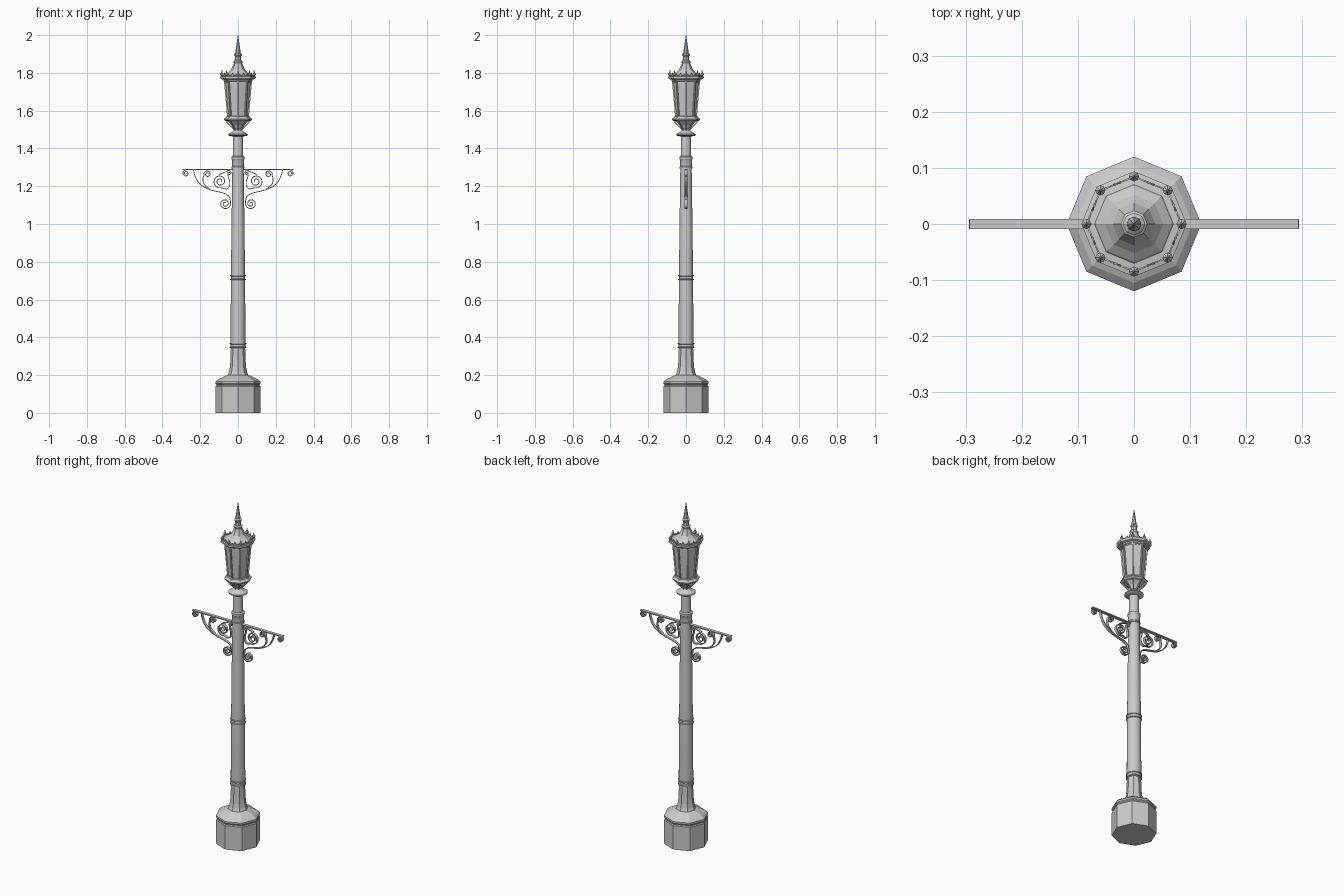
import bpy, bmesh, math
from mathutils import Vector

if "Cube" in bpy.data.objects:
    bpy.data.objects.remove(bpy.data.objects["Cube"])


def finish(name, bm, smooth=False):
    bmesh.ops.recalc_face_normals(bm, faces=bm.faces)
    me = bpy.data.meshes.new(name)
    bm.to_mesh(me)
    bm.free()
    ob = bpy.data.objects.new(name, me)
    bpy.context.collection.objects.link(ob)
    if smooth:
        bpy.ops.object.select_all(action='DESELECT')
        ob.select_set(True)
        bpy.context.view_layer.objects.active = ob
        bpy.ops.object.shade_smooth_by_angle(angle=math.radians(35))
    return ob


def add_lathe(bm, profile, n, centre=(0, 0)):
    """Closed turned solid from (radius, z) pairs, corners on the axes."""
    rings = [[bm.verts.new((centre[0] + r * math.cos(math.tau * i / n),
                            centre[1] + r * math.sin(math.tau * i / n), z))
              for i in range(n)] for r, z in profile]
    for a, b in zip(rings, rings[1:]):
        for i in range(n):
            j = (i + 1) % n
            bm.faces.new((a[i], a[j], b[j], b[i]))
    bm.faces.new(rings[0][::-1])
    bm.faces.new(rings[-1])


def lathe(name, profile, n=8, smooth=False):
    bm = bmesh.new()
    add_lathe(bm, profile, n)
    return finish(name, bm, smooth)


def polar(r, a, z):
    return Vector((r * math.cos(a), r * math.sin(a), z))


def add_bar(bm, p, q, w):
    """Square bar running between two points."""
    d = (q - p).normalized()
    side = Vector((-p.y, p.x, 0)).normalized() * w
    out = d.cross(side).normalized() * w
    ends = [[bm.verts.new(c + side * s + out * t)
             for s, t in ((-1, -1), (1, -1), (1, 1), (-1, 1))] for c in (p, q)]
    for i in range(4):
        j = (i + 1) % 4
        bm.faces.new((ends[0][i], ends[0][j], ends[1][j], ends[1][i]))
    for e in ends:
        bm.faces.new(e)


# Octagonal pedestal and flared foot
lathe("pedestal", [(.119, 0), (.119, .14), (.115, .145), (.115, .15), (.12, .155),
                   (.12, .165), (.112, .172), (.105, .178), (.062, .198), (.055, .2)])
lathe("foot", [(.056, .195), (.048, .215), (.043, .24), (.04, .28), (.038, .35)])

# Tapering round shaft
lathe("lower_shaft", [(.038, .34), (.039, .37), (.038, .71)], 24, True)
lathe("upper_shaft", [(.037, .71), (.035, .95), (.03, 1.3), (.028, 1.35), (.026, 1.475)], 24, True)

# Moulded bands on the shaft
for name, z, h, r in (("lower_band", .343, .028, .04), ("middle_band", .703, .028, .038)):
    lathe(name, [(r, z), (r + .004, z + .002), (r + .004, z + .006), (r, z + .009),
                 (r, z + h - .009), (r + .004, z + h - .006), (r + .004, z + h - .002),
                 (r, z + h)], 24, True)
lathe("upper_band", [(.029, 1.292), (.034, 1.295), (.034, 1.302), (.031, 1.306),
                     (.032, 1.34), (.035, 1.344), (.035, 1.355), (.028, 1.36)], 24, True)

# Collar under the lantern
lathe("collar", [(.026, 1.463), (.047, 1.467), (.052, 1.471), (.051, 1.476), (.036, 1.485),
                 (.024, 1.49), (.018, 1.498), (.018, 1.508)], 32, True)

# Lantern cradle, glazed body and cornice
lathe("cradle", [(.016, 1.5), (.022, 1.508), (.032, 1.525), (.05, 1.542), (.066, 1.545),
                 (.074, 1.551), (.074, 1.557), (.066, 1.562), (.062, 1.57), (.05, 1.572)])
lathe("lantern_glass", [(.051, 1.568), (.068, 1.762)])
lathe("cornice", [(.066, 1.752), (.075, 1.757), (.078, 1.764), (.09, 1.768),
                  (.094, 1.774), (.094, 1.781), (.086, 1.783), (.07, 1.785)])

# Concave roof and spire
lathe("roof", [(.074, 1.78), (.068, 1.788), (.052, 1.8), (.038, 1.816), (.028, 1.836),
               (.022, 1.852), (.024, 1.857), (.024, 1.863), (.017, 1.868)])
lathe("spire", [(.017, 1.865), (.016, 1.888), (.02, 1.893), (.02, 1.9), (.013, 1.906),
                (.013, 1.915), (.009, 1.945), (.001, 2.0)])

# Lantern frame, cradle ribs, finials and crest plates around the octagon
frame, ribs, finials, crest = (bmesh.new() for _ in range(4))
for i in range(8):
    a, b = math.tau * i / 8, math.tau * (i + 1) / 8
    add_bar(frame, polar(.054, a, 1.565), polar(.071, a, 1.762), .0035)
    for r, z in ((.053, 1.573), (.069, 1.752)):
        add_bar(frame, polar(r, a, z), polar(r, b, z), .003)
    add_bar(ribs, polar(.02, a, 1.498), polar(.062, a, 1.543), .003)
    c = polar(.085, a, 0)
    add_lathe(finials, [(.006, 1.778), (.004, 1.785), (.009, 1.79), (.009, 1.795),
                        (.004, 1.801), (.001, 1.815)], 8, (c.x, c.y))
    # Toothed plate between neighbouring finials
    p, q = polar(.086, a, 0), polar(.086, b, 0)
    inward = -(p + q).normalized() * .003
    outline = [(.12, 1.778), (.88, 1.778), (.88, 1.786), (.7, 1.79), (.6, 1.787),
               (.5, 1.801), (.4, 1.787), (.3, 1.79), (.12, 1.786)]
    front = [crest.verts.new(p.lerp(q, t) + Vector((0, 0, z))) for t, z in outline]
    back = [crest.verts.new(v.co + inward) for v in front]
    crest.faces.new(front)
    crest.faces.new(back[::-1])
    for k in range(len(front)):
        m = (k + 1) % len(front)
        crest.faces.new((front[k], front[m], back[m], back[k]))
finish("lantern_frame", frame)
finish("cradle_ribs", ribs)
finish("roof_finials", finials, True)
finish("roof_crest", crest)


# Scrollwork: flat iron ribbons in the x-z plane
def smooth_path(pts, steps=6):
    p = [Vector(v) for v in pts]
    p = [2 * p[0] - p[1]] + p + [2 * p[-1] - p[-2]]
    out = []
    for a, b, c, d in zip(p, p[1:], p[2:], p[3:]):
        for k in range(steps):
            t = k / steps
            out.append(.5 * (2 * b + (c - a) * t + (2 * a - 5 * b + 4 * c - d) * t * t
                             + (3 * b - a - 3 * c + d) * t ** 3))
    return out + [p[-2]]


def spiral(cx, cz, r, start, turns):
    """Points curling inward; negative turns run clockwise."""
    n = int(abs(turns) * 12)
    return [(cx + r * (1 - .8 * k / n) * math.cos(math.radians(start) + math.tau * turns * k / n),
             cz + r * (1 - .8 * k / n) * math.sin(math.radians(start) + math.tau * turns * k / n))
            for k in range(n + 1)]


def add_ribbon(bm, path, thick=.0022, half=.008):
    rows = []
    for i, p in enumerate(path):
        t = (path[min(i + 1, len(path) - 1)] - path[max(i - 1, 0)]).normalized()
        n = Vector((-t.y, t.x)) * thick
        rows.append([bm.verts.new((p.x + n.x * s, y, p.y + n.y * s))
                     for s, y in ((-1, -half), (1, -half), (1, half), (-1, half))])
    for a, b in zip(rows, rows[1:]):
        for i in range(4):
            j = (i + 1) % 4
            bm.faces.new((a[i], a[j], b[j], b[i]))
    bm.faces.new(rows[0])
    bm.faces.new(rows[-1])


scrolls = {
    "end_scroll": [(.25, 1.287), (.275, 1.287)] + spiral(.276, 1.268, .017, 60, -1.6),
    "main_scroll": [(.236, 1.287), (.228, 1.255), (.205, 1.215), (.165, 1.188), (.12, 1.174),
                    (.075, 1.163), (.048, 1.147)] + spiral(.068, 1.108, .03, 160, 1.9),
    "outer_scroll": [(.15, 1.185), (.178, 1.208), (.186, 1.235)]
                    + spiral(.162, 1.264, .02, -20, 1.6),
    "inner_scroll": [(.036, 1.278), (.05, 1.268), (.052, 1.25), (.044, 1.225), (.046, 1.2)]
                    + [(.06, 1.185)] + spiral(.095, 1.226, .036, 255, 1.9),
    "top_scroll": [(.1, 1.262), (.075, 1.272)] + spiral(.048, 1.27, .014, 45, 1.3),
}
for name, pts in scrolls.items():
    bm = bmesh.new()
    path = smooth_path(pts, 3)
    for s in (1, -1):
        add_ribbon(bm, [Vector((p.x * s, p.y)) for p in path])
    finish(name, bm, True)

# Crossbar over the scrolls
bm = bmesh.new()
add_ribbon(bm, [Vector((-.293, 1.288)), Vector((.293, 1.288))], .003, .009)
finish("crossbar", bm)
